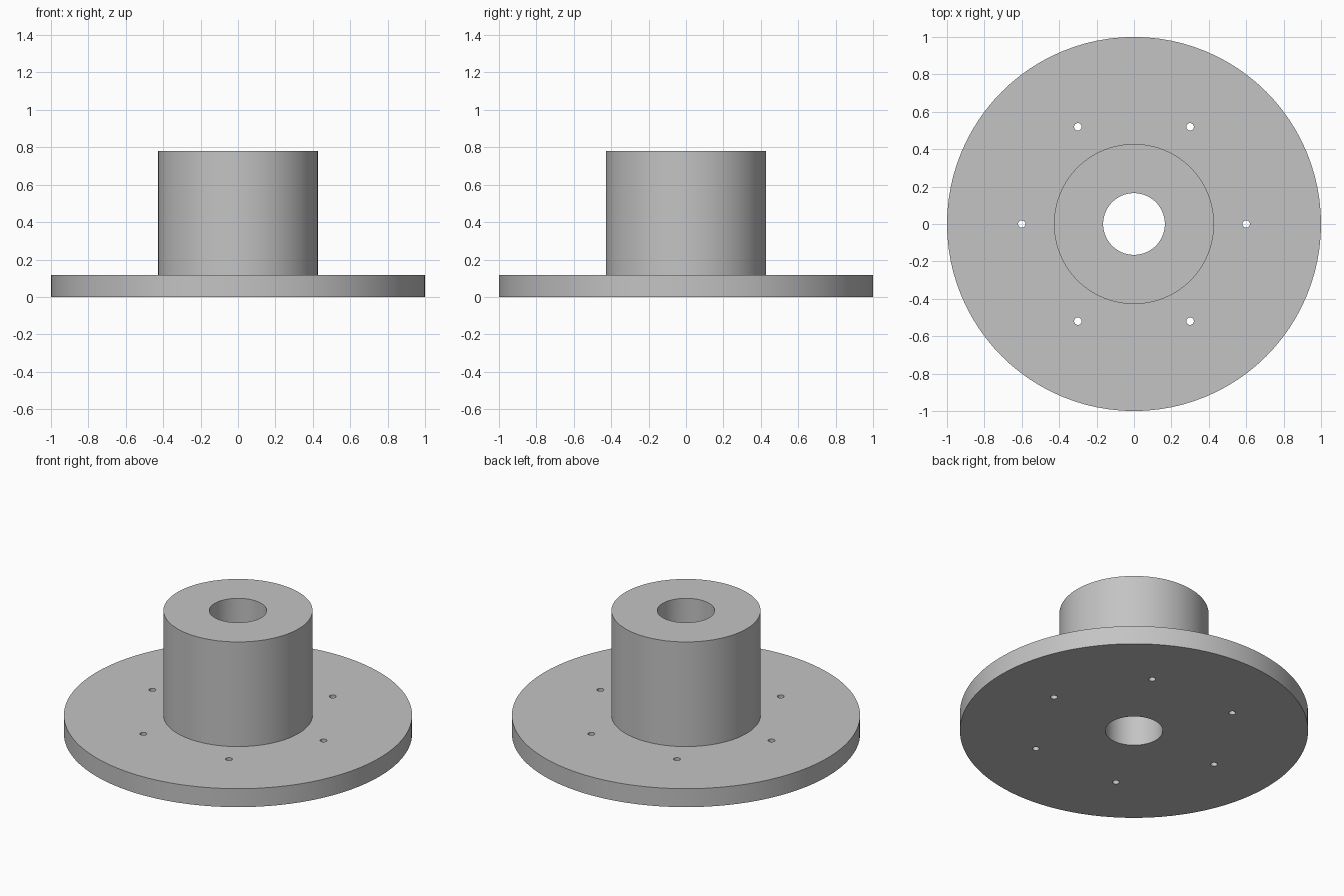
import bpy, bmesh
from math import cos, sin, pi, radians
from mathutils import Matrix, Vector

FLANGE_R, FLANGE_H = 1.0, 0.117
HUB_R, HUB_TOP = 0.428, 0.78
BORE_R = 0.165
BOLT_R, BOLT_CIRCLE, BOLTS = 0.02, 0.6, 6
SEGMENTS = 96

cube = bpy.data.objects.get("Cube")
if cube:
    bpy.data.objects.remove(cube, do_unlink=True)

# Plain grey metal
grey = bpy.data.materials.new("grey_metal")
grey.use_nodes = True
colour = (0.55, 0.55, 0.55, 1)
grey.diffuse_color = colour
grey.node_tree.nodes["Principled BSDF"].inputs["Base Color"].default_value = colour


def add_object(name, bm):
    bmesh.ops.recalc_face_normals(bm, faces=bm.faces)
    mesh = bpy.data.meshes.new(name)
    bm.to_mesh(mesh)
    bm.free()
    mesh.materials.append(grey)
    obj = bpy.data.objects.new(name, mesh)
    bpy.context.collection.objects.link(obj)
    return obj


# Flange, hub and bore as one turned profile
bm = bmesh.new()
profile = [(BORE_R, 0), (FLANGE_R, 0), (FLANGE_R, FLANGE_H),
           (HUB_R, FLANGE_H), (HUB_R, HUB_TOP), (BORE_R, HUB_TOP)]
verts = [bm.verts.new((r, 0, z)) for r, z in profile]
edges = [bm.edges.new((verts[i - 1], verts[i])) for i in range(len(verts))]
bmesh.ops.spin(bm, geom=verts + edges, cent=(0, 0, 0), axis=(0, 0, 1),
               angle=2 * pi, steps=SEGMENTS, use_merge=True)
bmesh.ops.remove_doubles(bm, verts=bm.verts, dist=1e-5)
flange = add_object("flanged_hub", bm)

# Ring of bolt holes through the flange
bm = bmesh.new()
for i in range(BOLTS):
    a = 2 * pi * i / BOLTS
    place = Matrix.Translation(Vector((cos(a), sin(a), 0)) * BOLT_CIRCLE)
    bmesh.ops.create_cone(bm, cap_ends=True, segments=24, radius1=BOLT_R,
                          radius2=BOLT_R, depth=0.6, matrix=place)
cutter = add_object("bolt_hole_cutter", bm)
cutter.hide_render = True

holes = flange.modifiers.new("bolt_holes", 'BOOLEAN')
holes.operation = 'DIFFERENCE'
holes.solver = 'EXACT'
holes.object = cutter

bpy.ops.object.select_all(action='DESELECT')
flange.select_set(True)
bpy.context.view_layer.objects.active = flange
bpy.ops.object.modifier_apply(modifier=holes.name)
bpy.data.objects.remove(cutter, do_unlink=True)
bpy.ops.object.shade_smooth_by_angle(angle=radians(30))
